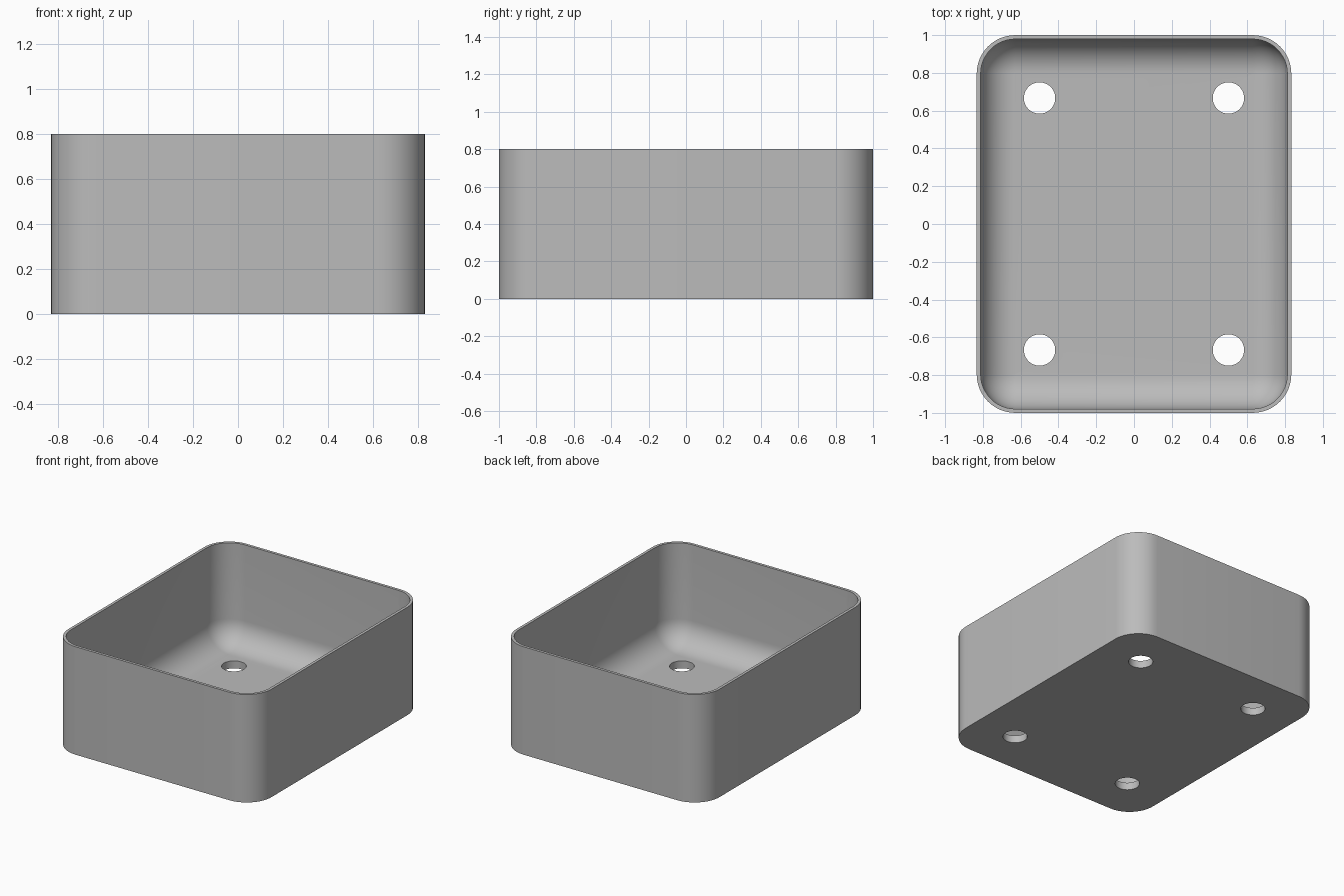
import bpy, bmesh
from math import sin, cos, pi, radians

cube = bpy.data.objects.get("Cube")
if cube:
    bpy.data.objects.remove(cube, do_unlink=True)

HALF_X, HALF_Y, HEIGHT = 0.833, 1.0, 0.8
CORNER, WALL, FLOOR = 0.205, 0.021, 0.055
FILLET = 0.182
STEPS = 12

grey = bpy.data.materials.new("plain grey")
grey.use_nodes = True
colour = (0.5, 0.5, 0.5, 1)
grey.diffuse_color = colour
grey.node_tree.nodes["Principled BSDF"].inputs["Base Color"].default_value = colour


def ring(bm, inset, z):
    """Rounded rectangle, shrunk by inset, at height z."""
    r = CORNER - inset
    cx, cy = HALF_X - CORNER, HALF_Y - CORNER
    verts = []
    for k, (sx, sy) in enumerate([(1, 1), (-1, 1), (-1, -1), (1, -1)]):
        for i in range(STEPS + 1):
            a = (k + i / STEPS) * pi / 2
            verts.append(bm.verts.new((sx * cx + r * cos(a), sy * cy + r * sin(a), z)))
    return verts


# Tray shell: outer wall, rim, inner wall, then the rounded inner floor edge
profile = [(0, 0), (0, HEIGHT), (WALL, HEIGHT)]
for i in range(STEPS + 1):
    a = i / STEPS * pi / 2
    profile.append((WALL + FILLET * (1 - cos(a)), FLOOR + FILLET * (1 - sin(a))))

bm = bmesh.new()
rings = [ring(bm, inset, z) for inset, z in profile]
for low, high in zip(rings, rings[1:]):
    n = len(low)
    for i in range(n):
        j = (i + 1) % n
        bm.faces.new((low[i], low[j], high[j], high[i]))
bm.faces.new(rings[0][::-1])
bm.faces.new(rings[-1])
bmesh.ops.recalc_face_normals(bm, faces=bm.faces)
mesh = bpy.data.meshes.new("tray")
bm.to_mesh(mesh)
bm.free()
mesh.materials.append(grey)
tray = bpy.data.objects.new("tray", mesh)
bpy.context.collection.objects.link(tray)

# Four drain holes through the floor
for sx in (-1, 1):
    for sy in (-1, 1):
        bpy.ops.mesh.primitive_cylinder_add(vertices=48, radius=0.083, depth=0.3,
                                            location=(sx * 0.5, sy * 0.667, 0))
        cutter = bpy.context.object
        cutter.name = "hole_cutter"
        cutter.hide_render = True
        cutter.data.materials.append(grey)
        cut = tray.modifiers.new("hole", "BOOLEAN")
        cut.operation, cut.solver, cut.object = "DIFFERENCE", "EXACT", cutter
        bpy.ops.object.select_all(action="DESELECT")
        bpy.context.view_layer.objects.active = tray
        tray.select_set(True)
        bpy.ops.object.modifier_apply(modifier=cut.name)
        bpy.data.objects.remove(cutter, do_unlink=True)

bpy.ops.object.shade_smooth_by_angle(angle=radians(30))
